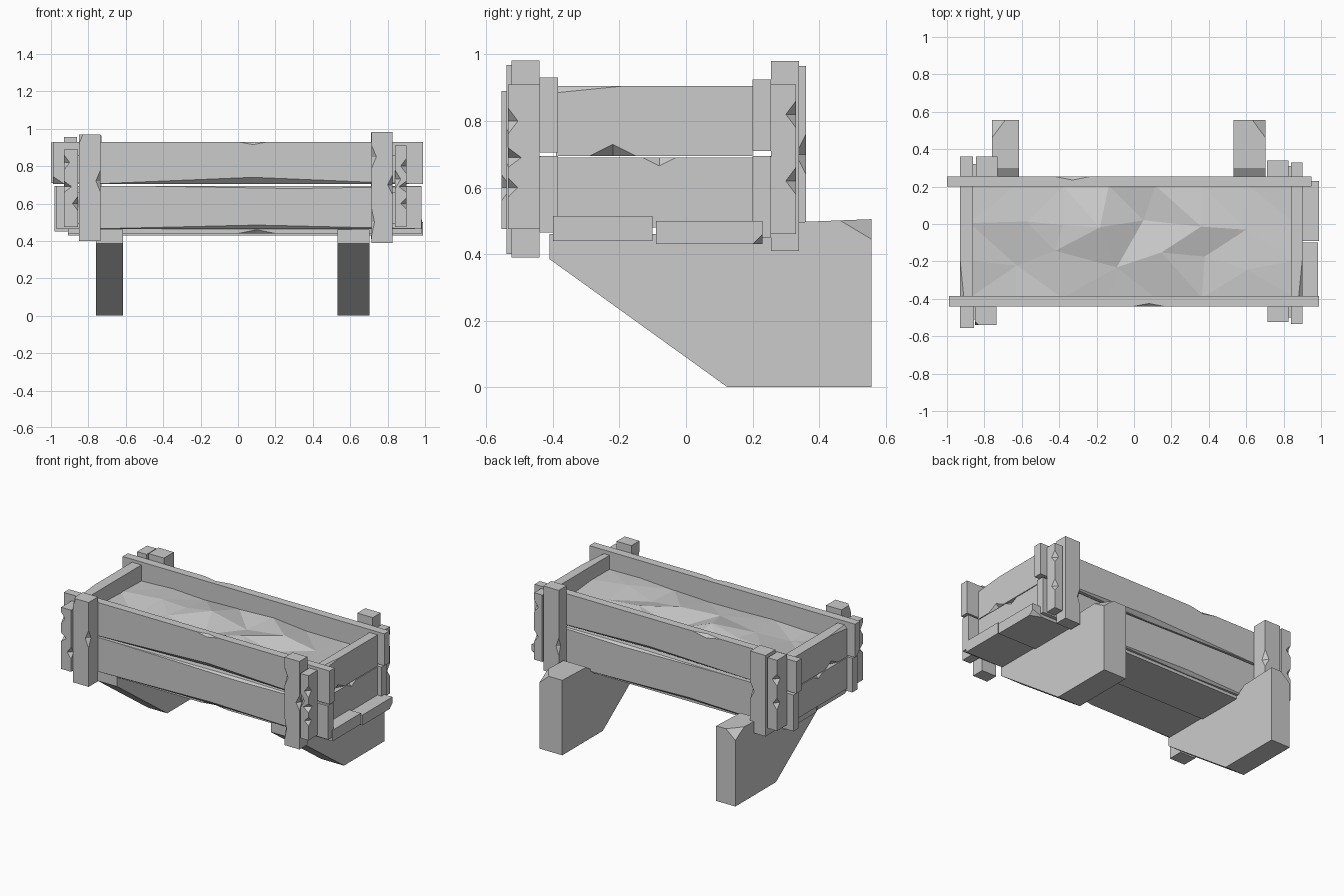
import bpy, bmesh, random
from mathutils import Vector

random.seed(4)
cube = bpy.data.objects.get("Cube")
if cube:
    bpy.data.objects.remove(cube, do_unlink=True)

grey = bpy.data.materials.new("weathered_grey")
grey.use_nodes = True
grey.diffuse_color = (0.6, 0.6, 0.6, 1)
grey.node_tree.nodes["Principled BSDF"].inputs["Base Color"].default_value = (0.6, 0.6, 0.6, 1)


def finish(name, bm):
    bmesh.ops.remove_doubles(bm, verts=bm.verts, dist=0.0005)
    bmesh.ops.recalc_face_normals(bm, faces=bm.faces)
    mesh = bpy.data.meshes.new(name)
    bm.to_mesh(mesh)
    bm.free()
    mesh.materials.append(grey)
    obj = bpy.data.objects.new(name, mesh)
    bpy.context.collection.objects.link(obj)
    return obj


# Timber beam along an axis; chips = (position, corner, depth, half length)
# Corners run round the section: low-low, high-low, high-high, low-high
def beam(name, axis, x, y, z, chips=()):
    spans = [x, y, z]
    a0, a1 = spans[axis]
    iu, iv = [i for i in range(3) if i != axis]
    stations = {a0, a1}
    for t, c, d, w in chips:
        stations |= {min(max(s, a0), a1) for s in (t - w, t, t + w)}
    bm = bmesh.new()
    rings = []
    for s in sorted(stations):
        depth = [0.0] * 4
        for t, c, d, w in chips:
            depth[c] = max(depth[c], d * (1 - abs(s - t) / w))
        ring = []
        for c, (su, sv) in enumerate(((0, 0), (1, 0), (1, 1), (0, 1))):
            du = depth[c] * (1 - 2 * su)
            dv = depth[c] * (1 - 2 * sv)
            pair = [(du, 0), (0, dv)]
            if c in (0, 2):
                pair.reverse()
            for ou, ov in pair:
                p = Vector((0, 0, 0))
                p[axis] = s
                p[iu] = spans[iu][su] + ou
                p[iv] = spans[iv][sv] + ov
                ring.append(bm.verts.new(p))
        rings.append(ring)
    for r0, r1 in zip(rings, rings[1:]):
        for i in range(8):
            j = (i + 1) % 8
            bm.faces.new((r0[i], r0[j], r1[j], r1[i]))
    bm.faces.new(rings[0])
    bm.faces.new(rings[-1])
    return finish(name, bm)


# Long front and back planks with worn lower edges
front, back = (-0.44, -0.385), (0.2, 0.255)
beam("front_lower_plank", 0, (-0.97, 0.98), front, (0.465, 0.695),
     [(0.1, 0, 0.02, 0.85), (0.3, 3, 0.015, 0.9)])
beam("front_upper_plank", 0, (-0.99, 0.99), front, (0.705, 0.93),
     [(0.08, 0, 0.035, 0.85), (0.08, 3, 0.015, 0.08), (-0.99, 0, 0.04, 0.06)])
beam("back_lower_plank", 0, (-0.98, 0.93), back, (0.45, 0.695),
     [(-0.2, 1, 0.02, 0.7), (0.3, 2, 0.015, 0.8)])
beam("back_upper_plank", 0, (-1.0, 0.95), back, (0.71, 0.925),
     [(-0.33, 2, 0.02, 0.1), (0.1, 1, 0.025, 0.8)])

# Short end planks between them
for side, x in (("right", (-0.93, -0.86)), ("left", (0.84, 0.9))):
    outer = 0 if side == "right" else 1
    beam(side + "_lower_end_plank", 1, x, (-0.39, 0.2), (0.48, 0.69),
         [(-0.08, 3 - outer, 0.025, 0.05)])
    beam(side + "_upper_end_plank", 1, x, (-0.39, 0.2), (0.695, 0.905),
         [(-0.22, outer, 0.035, 0.07), (-0.39, 3 - outer, 0.02, 0.2)])

# Floor slats poking out at one end
beam("front_floor_slat", 0, (-0.91, 0.985), (-0.4, -0.1), (0.44, 0.515), [(0.1, 0, 0.02, 0.1)])
beam("back_floor_slat", 0, (-0.91, 0.99), (-0.09, 0.23), (0.43, 0.5), [(0.99, 1, 0.03, 0.08)])

# Upright corner posts with splintered edges
beam("front_right_post", 2, (-0.85, -0.735), (-0.54, -0.44), (0.4, 0.968),
     [(0.968, 0, 0.02, 0.05), (0.72, 1, 0.025, 0.06)])
beam("front_left_post", 2, (0.715, 0.825), (-0.525, -0.44), (0.39, 0.982),
     [(0.85, 0, 0.025, 0.06), (0.7, 1, 0.025, 0.05), (0.5, 0, 0.015, 0.07)])
beam("back_right_post", 2, (-0.845, -0.73), (0.255, 0.36), (0.42, 0.965), [(0.7, 2, 0.03, 0.06)])
beam("back_left_post", 2, (0.71, 0.825), (0.255, 0.34), (0.41, 0.98), [(0.6, 3, 0.02, 0.06)])
beam("front_right_outer_post", 2, (-0.93, -0.855), (-0.555, -0.44), (0.475, 0.89),
     [(0.82, 0, 0.03, 0.04), (0.69, 0, 0.04, 0.03), (0.6, 1, 0.03, 0.04)])
beam("front_left_outer_post", 2, (0.84, 0.9), (-0.535, -0.44), (0.475, 0.91),
     [(0.8, 1, 0.03, 0.04), (0.69, 1, 0.04, 0.03), (0.6, 1, 0.03, 0.03), (0.73, 0, 0.03, 0.05)])
beam("back_right_outer_post", 2, (-0.93, -0.86), (0.255, 0.36), (0.48, 0.955),
     [(0.82, 3, 0.035, 0.04), (0.66, 3, 0.03, 0.04)])
beam("back_left_outer_post", 2, (0.84, 0.9), (0.255, 0.33), (0.46, 0.91),
     [(0.82, 2, 0.03, 0.04), (0.62, 2, 0.03, 0.04)])

# Splintered blocks wedged between the posts
for x, y in (((-0.86, -0.84), (-0.51, -0.44)), ((0.82, 0.845), (-0.5, -0.44)),
             ((-0.865, -0.84), (0.25, 0.32)), ((0.82, 0.845), (0.25, 0.31))):
    for z in ((0.49, 0.66), (0.71, 0.86)):
        beam("splinter_block", 2, x, y, z)

# Slanted support legs, each with a chipped rear corner
profile = [(-0.41, 0.385), (0.125, 0), (0.557, 0), (0.557, 0.505), (0.3, 0.495), (0.25, 0.46), (-0.41, 0.46)]
for name, x0, x1, s in (("right_leg", -0.758, -0.615, -1), ("left_leg", 0.532, 0.702, 1)):
    bm = bmesh.new()
    face = bm.faces.new([bm.verts.new((x0, y, z)) for y, z in profile])
    moved = bmesh.ops.extrude_face_region(bm, geom=[face])["geom"]
    bmesh.ops.translate(bm, vec=(x1 - x0, 0, 0),
                        verts=[v for v in moved if isinstance(v, bmesh.types.BMVert)])
    corner = Vector((x1 if s > 0 else x0, 0.557, 0.505))
    a = corner + Vector((-0.07 * s, 0, 0))
    b = corner + Vector((0, -0.1, 0))
    c = corner + Vector((0, 0, -0.06))
    normal = (b - a).cross(c - a)
    if normal.dot(corner - a) < 0:
        normal.negate()
    cut = bmesh.ops.bisect_plane(bm, geom=bm.verts[:] + bm.edges[:] + bm.faces[:],
                                 plane_co=a, plane_no=normal, clear_outer=True)
    bmesh.ops.holes_fill(bm, edges=[e for e in bm.edges if e.is_boundary])
    finish(name, bm)

# Lumpy faceted soil with one raised ridge
bm = bmesh.new()
bmesh.ops.create_grid(bm, x_segments=7, y_segments=3, size=1)
for v in bm.verts:
    inside = abs(v.co.x) < 0.99 and abs(v.co.y) < 0.99
    x, y = v.co.x * 0.87 - 0.01, v.co.y * 0.3 - 0.095
    z = 0.8 + random.uniform(-0.015, 0.015)
    if inside:
        x += random.uniform(-0.07, 0.07)
        y += random.uniform(-0.06, 0.06)
        z += random.uniform(-0.02, 0.035)
    v.co = (x, y, z)
peak = min(bm.verts, key=lambda v: (v.co - Vector((-0.27, -0.05, 0.8))).length)
peak.co.z = 0.86
bmesh.ops.triangulate(bm, faces=bm.faces)
soil = finish("soil", bm)
if soil.data.polygons[0].normal.z < 0:
    soil.data.flip_normals()
